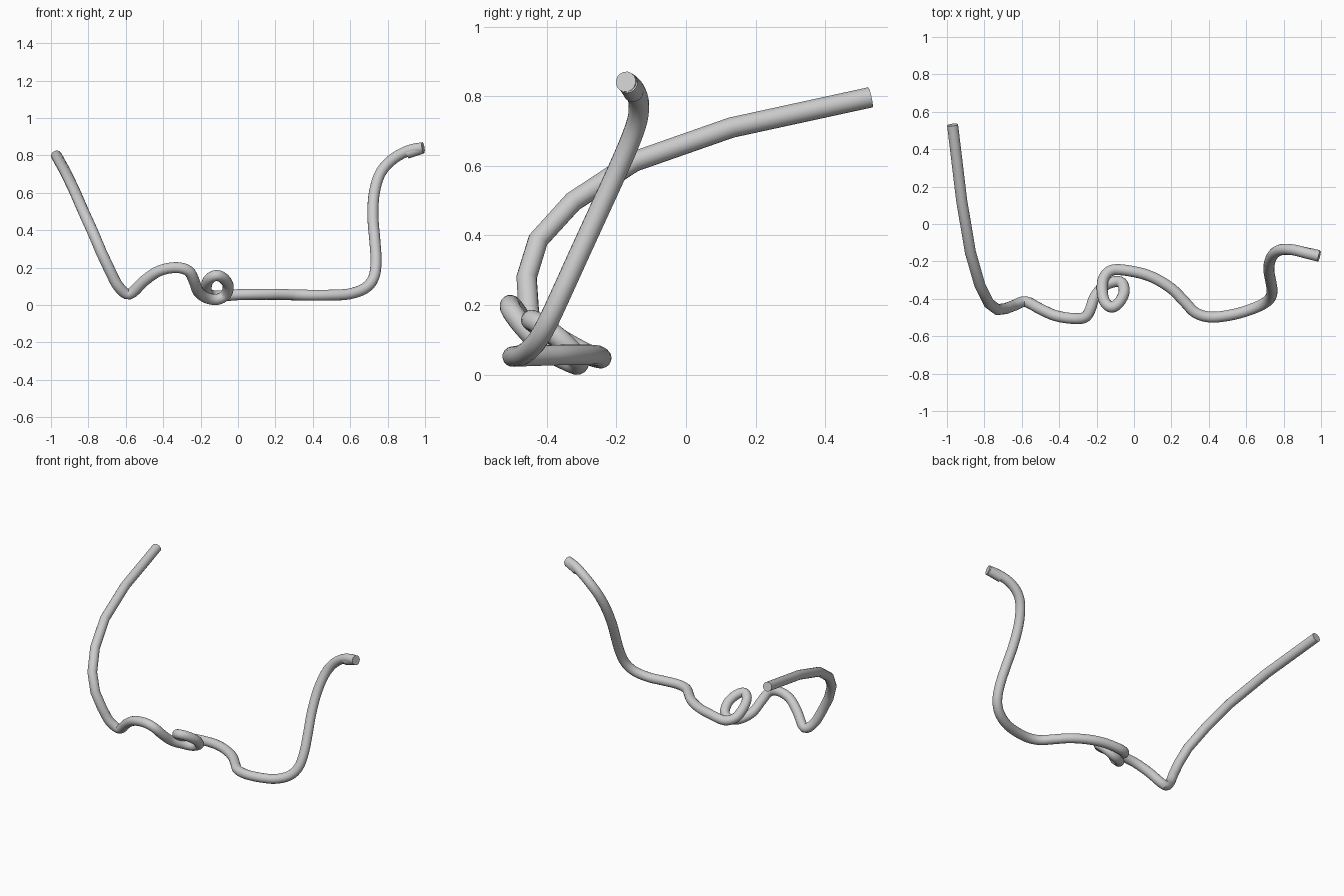
import bpy
from mathutils import Vector

R = 0.0295


def tube(name, pts):
    """Round capped tube along a list of points."""
    cu = bpy.data.curves.new(name, 'CURVE')
    cu.dimensions = '3D'
    cu.twist_mode = 'MINIMUM'
    cu.bevel_depth = R
    cu.bevel_resolution = 6
    cu.use_fill_caps = True
    sp = cu.splines.new('POLY')
    sp.points.add(len(pts) - 1)
    for p, co in zip(sp.points, pts):
        p.co = (*co, 1)
    ob = bpy.data.objects.new(name, cu)
    bpy.context.collection.objects.link(ob)
    bpy.ops.object.select_all(action='DESELECT')
    ob.select_set(True)
    bpy.context.view_layer.objects.active = ob
    bpy.ops.object.convert(target='MESH')
    bpy.ops.object.shade_smooth_by_angle()
    return bpy.context.object


def smooth_path(pts, n=4):
    """Catmull-Rom interpolation through the points."""
    v = [Vector(p) for p in pts]
    v = [2 * v[0] - v[1]] + v + [2 * v[-1] - v[-2]]
    out = []
    for a, b, c, d in zip(v, v[1:], v[2:], v[3:]):
        for i in range(n):
            t = i / n
            out.append(0.5 * (2 * b + (c - a) * t + (2 * a - 5 * b + 4 * c - d) * t * t
                              + (3 * b - a - 3 * c + d) * t ** 3))
    return out + [v[-2]]


# raised left arm, coarse straight segments
left_arm = [(-.97, .53, .797), (-.922, .13, .71), (-.875, -.15, .612),
            (-.825, -.325, .497), (-.775, -.425, .387), (-.73, -.458, .28)]

# wavy middle with the small coil, then the run up to the right end
middle = [(-.685, -.452, .185), (-.64, -.435, .10), (-.58, -.415, .058),
          (-.50, -.455, .13), (-.42, -.49, .183), (-.33, -.505, .20),
          (-.265, -.50, .182), (-.235, -.46, .13), (-.212, -.395, .07), (-.165, -.335, .037),
          (-.11, -.31, .03), (-.065, -.315, .055), (-.053, -.365, .105),
          (-.08, -.42, .145), (-.12, -.445, .157), (-.157, -.415, .135),
          (-.17, -.35, .095), (-.16, -.285, .06), (-.11, -.245, .047),
          (0, -.255, .055), (.10, -.285, .057), (.20, -.345, .057),
          (.27, -.415, .055), (.33, -.475, .053), (.41, -.498, .052),
          (.51, -.488, .053), (.60, -.465, .06), (.68, -.433, .09),
          (.725, -.40, .145), (.738, -.36, .23), (.732, -.31, .34),
          (.722, -.255, .46), (.726, -.20, .58), (.75, -.157, .68),
          (.79, -.137, .745), (.85, -.138, .795), (.92, -.155, .828), (.99, -.173, .842)]

tube("bent_wire", left_arm + smooth_path(middle))
# short doubled-back tip
tube("wire_tip", [(.985, -.168, .838), (.905, -.151, .812)])
